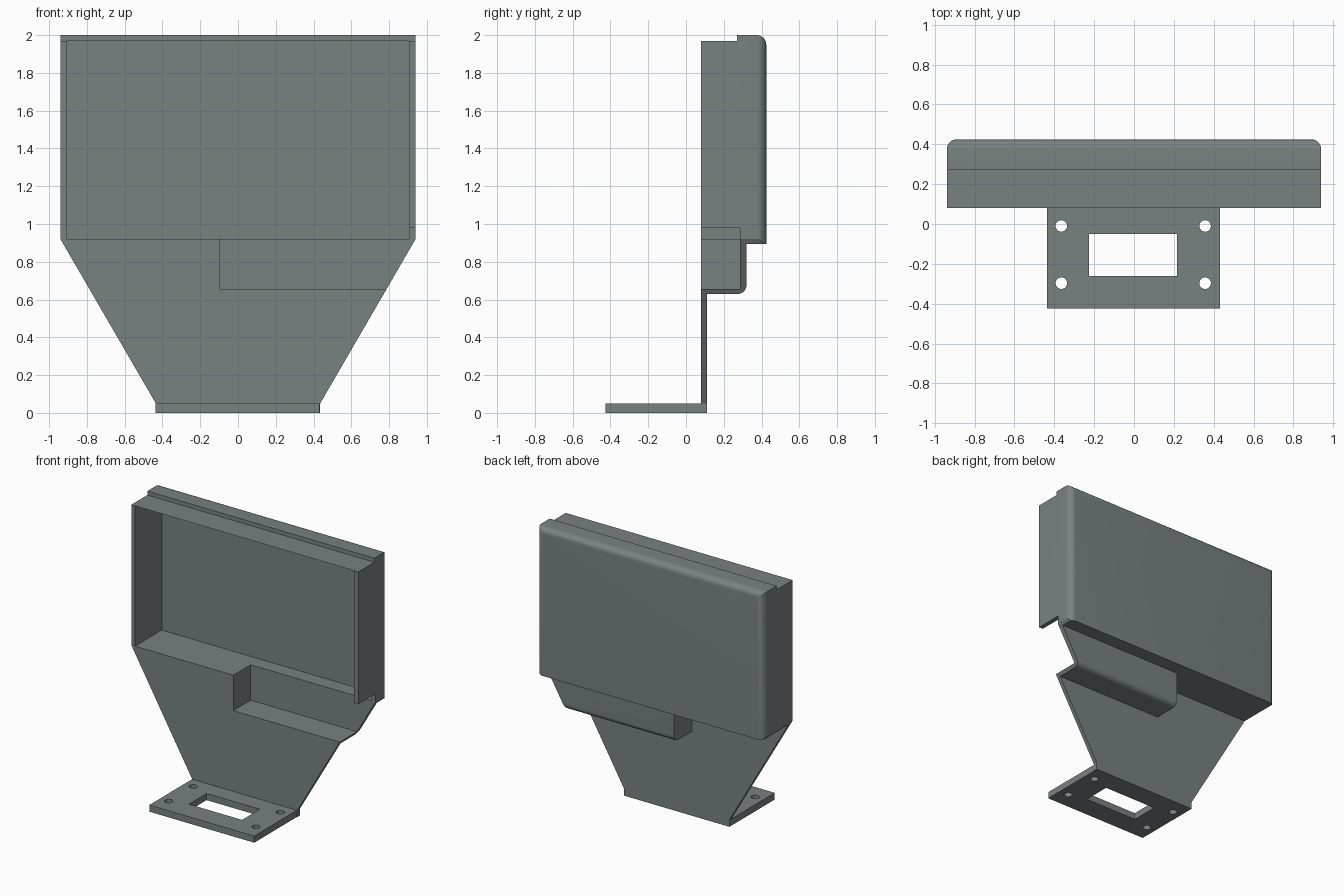
import bpy, bmesh, math

if "Cube" in bpy.data.objects:
    bpy.data.objects.remove(bpy.data.objects["Cube"])

grey = bpy.data.materials.new("slate_grey")
grey.diffuse_color = (0.19, 0.22, 0.22, 1)
grey.use_nodes = True
grey.node_tree.nodes["Principled BSDF"].inputs["Base Color"].default_value = grey.diffuse_color


def finish(bm, name):
    bmesh.ops.recalc_face_normals(bm, faces=bm.faces[:])
    me = bpy.data.meshes.new(name)
    bm.to_mesh(me)
    bm.free()
    ob = bpy.data.objects.new(name, me)
    me.materials.append(grey)
    bpy.context.collection.objects.link(ob)
    return ob


def box(name, x, y, z, round_rule=None, radius=0.05):
    """Box from ranges; edges whose midpoint passes round_rule are rounded."""
    bm = bmesh.new()
    bmesh.ops.create_cube(bm, size=1)
    for v in bm.verts:
        v.co = [r[0] if c < 0 else r[1] for c, r in zip(v.co, (x, y, z))]
    if round_rule:
        edges = [e for e in bm.edges if round_rule((e.verts[0].co + e.verts[1].co) / 2)]
        bmesh.ops.bevel(bm, geom=edges, offset=radius, segments=8, profile=0.5, affect='EDGES')
    return finish(bm, name)


def prism(name, pts, y0, y1):
    """Front outline (x, z) extruded from y0 to y1."""
    bm = bmesh.new()
    f = bm.faces.new([bm.verts.new((x, y0, z)) for x, z in pts])
    ext = bmesh.ops.extrude_face_region(bm, geom=[f])["geom"]
    bmesh.ops.translate(bm, vec=(0, y1 - y0, 0),
                        verts=[g for g in ext if isinstance(g, bmesh.types.BMVert)])
    return finish(bm, name)


def combine(target, tool, op):
    m = target.modifiers.new(op, 'BOOLEAN')
    m.operation, m.solver, m.object = op, 'EXACT', tool
    bpy.context.view_layer.objects.active = target
    bpy.ops.object.modifier_apply(modifier=m.name)
    bpy.data.objects.remove(tool)


def outline(top):
    half = [(0.435, 0), (0.435, 0.05), (0.94, 0.92)] + ([(0.94, top)] if top > 0.92 else [])
    return half + [(-x, z) for x, z in reversed(half)]


# Tray with rounded back edges, plus the lower pocket and tapered back plate
holder = box("holder", (-0.94, 0.94), (0.08, 0.425), (0.895, 2.0),
             lambda m: m.y > 0.42 and m.z > 0.9)
pocket = box("pocket", (-0.125, 1.1), (0.08, 0.32), (0.63, 0.94),
             lambda m: m.y > 0.31 and m.z < 0.64, 0.045)
combine(holder, pocket, 'UNION')
combine(holder, prism("tapered_plate", outline(0.92), 0.08, 0.11), 'UNION')

# Trim to the tapered front outline, then hollow out tray, pocket and top lip
combine(holder, prism("trim", outline(2.0), 0.0, 0.6), 'INTERSECT')
combine(holder, box("tray_space", (-0.908, 0.906), (-0.1, 0.395), (0.92, 1.97)), 'DIFFERENCE')
combine(holder, box("pocket_space", (-0.095, 1.3), (-0.1, 0.285), (0.655, 0.98)), 'DIFFERENCE')
combine(holder, box("lip_space", (-1.2, 1.2), (-0.1, 0.27), (1.97, 2.2)), 'DIFFERENCE')

# Mounting foot with a slot and four screw holes
foot = box("mounting_foot", (-0.437, 0.432), (-0.425, 0.11), (0, 0.05))
combine(foot, box("slot", (-0.225, 0.215), (-0.26, -0.05), (-0.1, 0.2)), 'DIFFERENCE')
for x in (-0.365, 0.357):
    for y in (-0.297, -0.01):
        bm = bmesh.new()
        bmesh.ops.create_cone(bm, cap_ends=True, segments=32, radius1=0.029, radius2=0.029, depth=0.4)
        bmesh.ops.translate(bm, verts=bm.verts[:], vec=(x, y, 0))
        combine(foot, finish(bm, "screw_hole"), 'DIFFERENCE')
combine(holder, foot, 'UNION')

# Smooth the rounded edges only
bpy.ops.object.select_all(action='DESELECT')
holder.select_set(True)
bpy.context.view_layer.objects.active = holder
bpy.ops.object.shade_smooth_by_angle(angle=math.radians(30))
